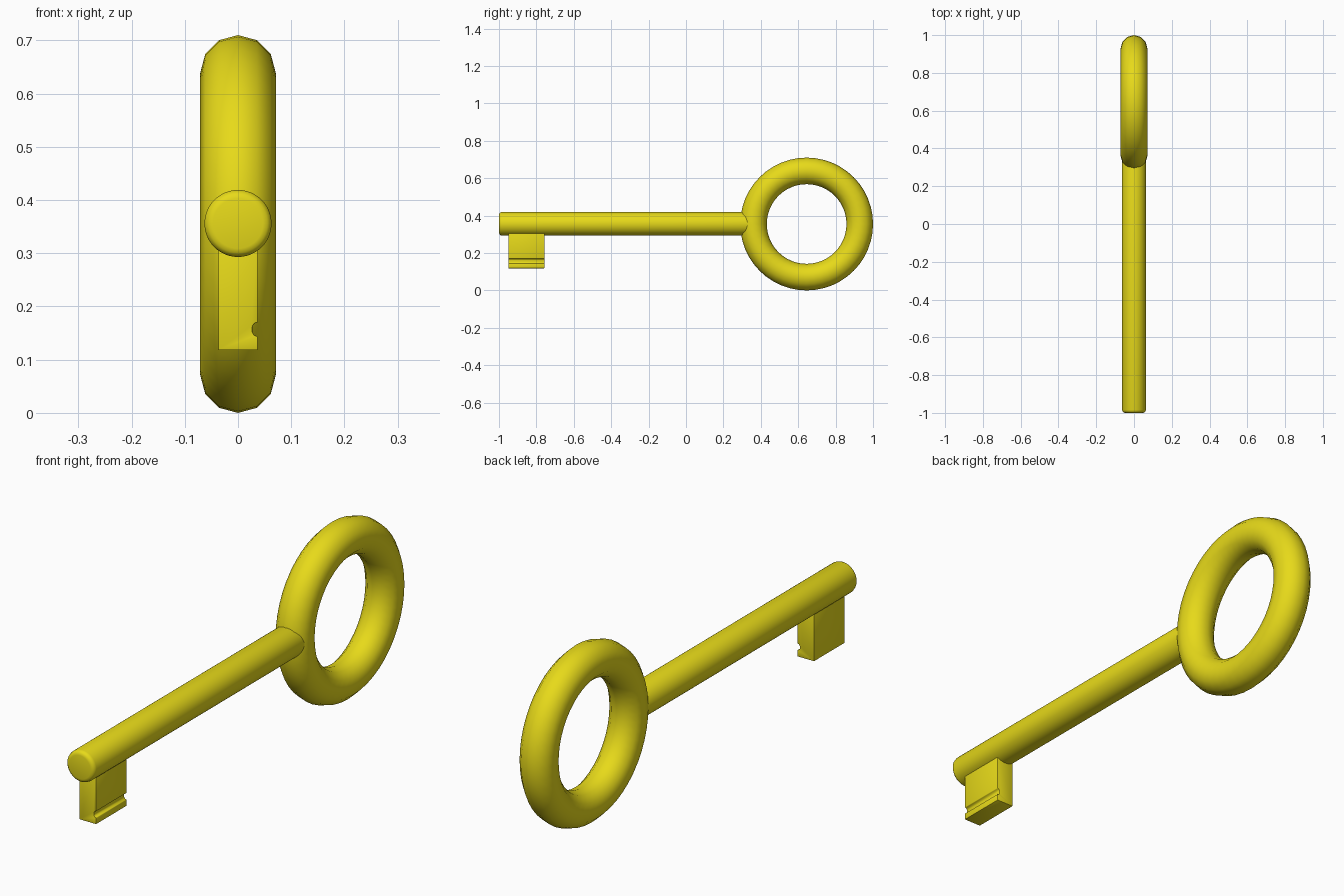
import bpy, bmesh, math

if "Cube" in bpy.data.objects:
    bpy.data.objects.remove(bpy.data.objects["Cube"])

CZ = 0.356                     # height of shaft axis and ring centre
gold = bpy.data.materials.new("yellow_metal")
gold.diffuse_color = (0.8, 0.7, 0.01, 1)
gold.use_nodes = True
gold.node_tree.nodes["Principled BSDF"].inputs["Base Color"].default_value = gold.diffuse_color


def finish(obj, name, angle=40, bevel=0, segments=3):
    obj.name = name
    obj.data.materials.append(gold)
    bpy.ops.object.select_all(action='DESELECT')
    obj.select_set(True)
    bpy.context.view_layer.objects.active = obj
    if bevel:
        mod = obj.modifiers.new("bevel", 'BEVEL')
        mod.width, mod.segments = bevel, segments
        mod.limit_method, mod.angle_limit = 'ANGLE', math.radians(35)
        bpy.ops.object.modifier_apply(modifier=mod.name)
    bpy.ops.object.shade_smooth_by_angle(angle=math.radians(angle))


# Bow: the round handle ring, standing in the YZ plane
bpy.ops.mesh.primitive_torus_add(
    major_segments=48, minor_segments=12, major_radius=0.284, minor_radius=0.071,
    location=(0, 0.645, CZ - 0.001), rotation=(0, math.pi / 2, 0))
finish(bpy.context.object, "bow_ring", 60)

# Shaft: round bar with a softened front end, sunk into the ring
y0, y1 = -1.0, 0.37
bpy.ops.mesh.primitive_cylinder_add(
    vertices=48, radius=0.063, depth=y1 - y0,
    location=(0, (y0 + y1) / 2, CZ), rotation=(math.pi / 2, 0, 0))
finish(bpy.context.object, "shaft", 40, 0.016)

# Bit: notched plate profile (x, z) extruded along the shaft
profile = [(-0.037, 0.33), (-0.037, 0.118), (0.037, 0.118), (0.037, 0.144),
           (0.031, 0.146), (0.027, 0.151), (0.027, 0.163), (0.031, 0.168),
           (0.037, 0.170), (0.037, 0.33)]
bm = bmesh.new()
face = bm.faces.new([bm.verts.new((x, -0.95, z)) for x, z in profile])
ext = bmesh.ops.extrude_face_region(bm, geom=[face])
bmesh.ops.translate(bm, vec=(0, 0.193, 0),
                    verts=[v for v in ext["geom"] if isinstance(v, bmesh.types.BMVert)])
bmesh.ops.recalc_face_normals(bm, faces=bm.faces)
mesh = bpy.data.meshes.new("bit")
bm.to_mesh(mesh)
bm.free()
bit = bpy.data.objects.new("bit", mesh)
bpy.context.collection.objects.link(bit)
finish(bit, "bit", 40, 0.002, 2)
